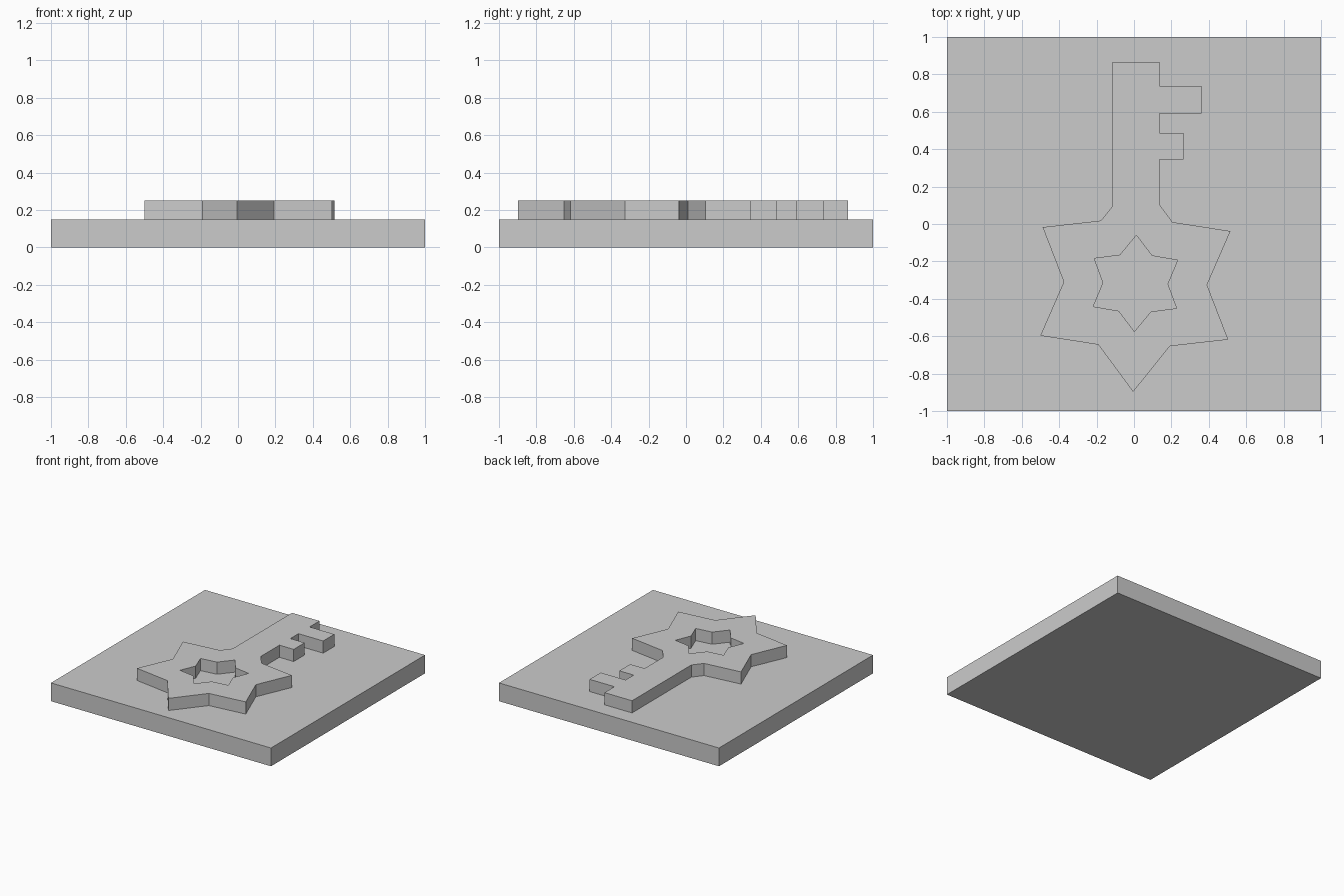
import bpy
import bmesh
from math import cos, sin, radians
from mathutils import Vector

cube = bpy.data.objects.get("Cube")
if cube:
    bpy.data.objects.remove(cube, do_unlink=True)

PLATE_TOP = 0.15
KEY_TOP = 0.25
CENTRE = (0.0075, -0.3175)   # middle of the star-shaped key head
TILT = -1.2                  # the head is turned very slightly

grey = bpy.data.materials.new("light_grey")
grey.use_nodes = True
colour = (0.6, 0.6, 0.6, 1)
grey.diffuse_color = colour
grey.node_tree.nodes["Principled BSDF"].inputs["Base Color"].default_value = colour


def star(tip_radius, notch_radius):
    """Six-pointed star, counter-clockwise, starting at its top tip."""
    points = []
    for i in range(12):
        radius = notch_radius if i % 2 else tip_radius
        angle = radians(90 + TILT + 30 * i)
        points.append((CENTRE[0] + radius * cos(angle),
                       CENTRE[1] + radius * sin(angle)))
    return points


def prism(name, loops, bottom, top):
    """Fill the outline (with any holes) and raise it to a solid."""
    bm = bmesh.new()
    edges = []
    for loop in loops:
        verts = [bm.verts.new((x, y, bottom)) for x, y in loop]
        edges += [bm.edges.new((v, verts[i - 1])) for i, v in enumerate(verts)]
    bmesh.ops.triangle_fill(bm, edges=edges, use_beauty=True,
                            use_dissolve=False, normal=Vector((0, 0, 1)))
    raised = bmesh.ops.extrude_face_region(bm, geom=bm.faces[:],
                                           use_keep_orig=True)
    moved = [g for g in raised["geom"] if isinstance(g, bmesh.types.BMVert)]
    bmesh.ops.translate(bm, verts=moved, vec=(0, 0, top - bottom))
    bmesh.ops.recalc_face_normals(bm, faces=bm.faces[:])
    mesh = bpy.data.meshes.new(name)
    bm.to_mesh(mesh)
    bm.free()
    mesh.materials.append(grey)
    obj = bpy.data.objects.new(name, mesh)
    bpy.context.collection.objects.link(obj)
    return obj


# Square base plate
prism("base_plate", [[(-1, -1), (1, -1), (1, 1), (-1, 1)]], 0, PLATE_TOP)

# Key outline: the shaft replaces the top tip of the star head
left, right, end = -0.115, 0.135, 0.865
shaft = [(right, 0.105)]
for low, high, reach in ((0.345, 0.487, 0.265), (0.592, 0.737, 0.36)):
    shaft += [(right, low), (reach, low), (reach, high), (right, high)]
shaft += [(right, end), (left, end), (left, 0.095)]
outline = star(0.58, 0.383)[1:] + shaft

# Raised key with a star-shaped hole in its head
prism("key", [outline, star(0.257, 0.172)], PLATE_TOP, KEY_TOP)
